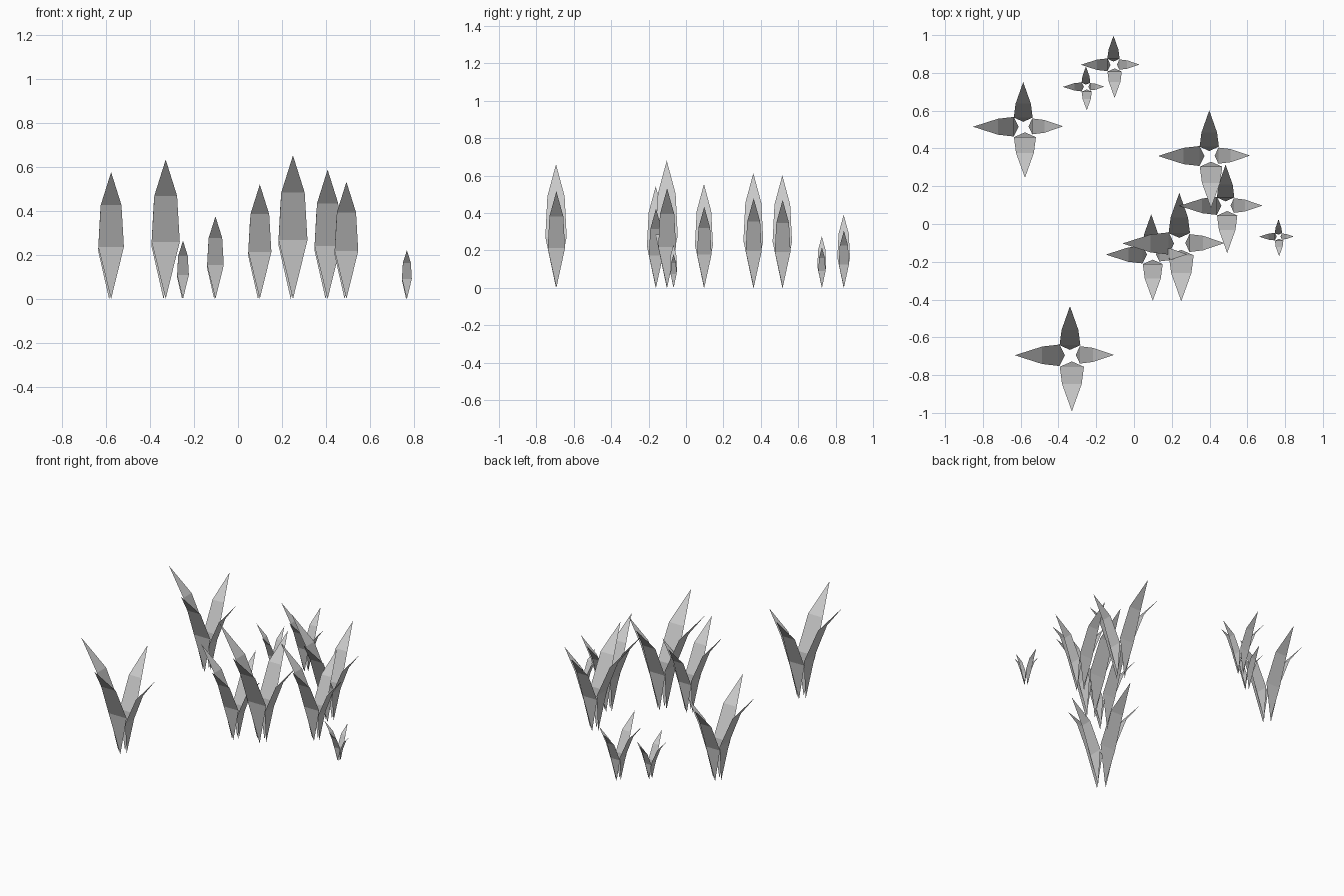
import bpy, bmesh
from mathutils import Vector

if "Cube" in bpy.data.objects:
    bpy.data.objects.remove(bpy.data.objects["Cube"])

# blade profile: (outward fraction, height fraction, width fraction)
LOW, MID, HIGH, TIP = (0.11, 0.0, 0), (0.205, 0.41, 1), (0.515, 0.74, 0.81), (1, 1, 0)

# four blades of a full-size plant: direction, sideways shift, reach, height, half width
BLADES = [
    ((0, -1), (0.004, 0), 0.297, 0.634, 0.064),
    ((-1, 0), (0, 0.000), 0.298, 0.660, 0.057),
    ((1, 0), (0, 0.002), 0.226, 0.516, 0.046),
    ((0, 1), (-0.006, 0), 0.260, 0.590, 0.055),
]

# plants: x, y, scale
PLANTS = [
    (-0.333, -0.695, 1.0), (-0.581, 0.515, 0.91), (0.246, -0.103, 1.03),
    (0.096, -0.162, 0.822), (0.404, 0.360, 0.928), (0.490, 0.096, 0.84),
    (-0.105, 0.843, 0.592), (-0.252, 0.726, 0.418), (0.767, -0.067, 0.35),
]


def add_blade(bm, direction, shift, reach, height, half):
    out = Vector((*direction, 0))
    side = Vector((-direction[1], direction[0], 0))

    def vert(p, sign):
        pos = out * p[0] * reach + side * sign * p[2] * half
        return bm.verts.new(pos + Vector((*shift, p[1] * height)))

    base, tip = vert(LOW, 0), vert(TIP, 0)
    ml, mr, hl, hr = vert(MID, -1), vert(MID, 1), vert(HIGH, -1), vert(HIGH, 1)
    bm.faces.new((base, ml, mr))
    bm.faces.new((ml, hl, hr, mr))
    bm.faces.new((hl, tip, hr))


# one shared tuft of thin blades
mesh = bpy.data.meshes.new("grass_tuft")
bm = bmesh.new()
for blade in BLADES:
    add_blade(bm, *blade)
bm.to_mesh(mesh)
bm.free()

# scatter the tufts
for i, (x, y, s) in enumerate(PLANTS, 1):
    tuft = bpy.data.objects.new(f"grass_tuft_{i}", mesh)
    tuft.location = (x, y, 0)
    tuft.scale = (s, s, s)
    bpy.context.collection.objects.link(tuft)
